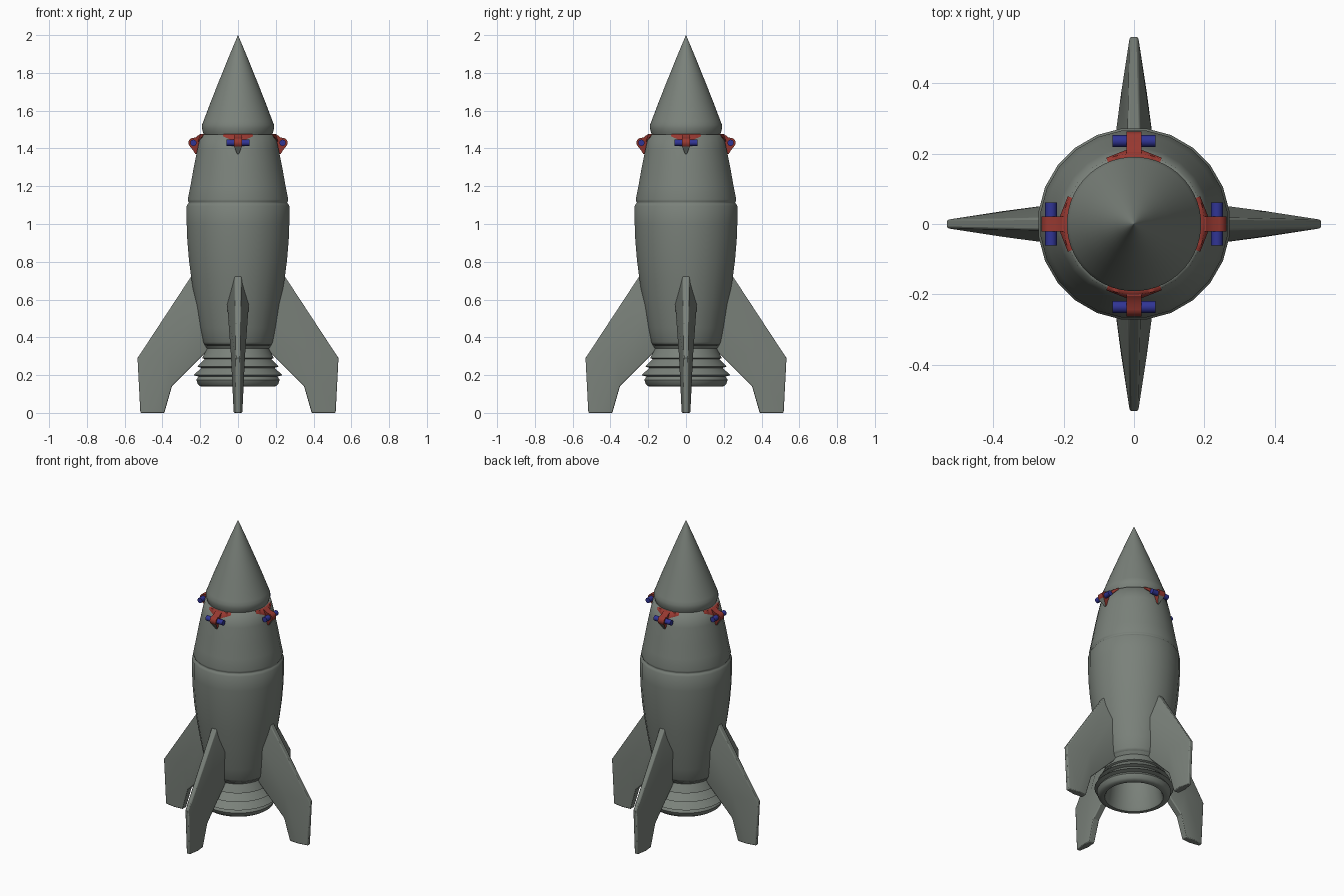
import bpy, bmesh
from math import pi, cos, sin, radians
from mathutils import Matrix, Vector

if "Cube" in bpy.data.objects:
    bpy.data.objects.remove(bpy.data.objects["Cube"])


def material(name, rgb):
    m = bpy.data.materials.new(name)
    m.diffuse_color = (*rgb, 1)
    m.use_nodes = True
    m.node_tree.nodes["Principled BSDF"].inputs["Base Color"].default_value = m.diffuse_color
    return m


GREY = material("dark_grey", (0.195, 0.22, 0.195))
RED = material("red", (0.31, 0.04, 0.03))
BLUE = material("blue", (0.03, 0.035, 0.3))


def finish(bm, name, mats=(GREY,), turn=0.0, angle=30):
    bmesh.ops.transform(bm, matrix=Matrix.Rotation(turn, 4, 'Z'), verts=bm.verts)
    bmesh.ops.recalc_face_normals(bm, faces=bm.faces)
    me = bpy.data.meshes.new(name)
    bm.to_mesh(me)
    bm.free()
    ob = bpy.data.objects.new(name, me)
    bpy.context.collection.objects.link(ob)
    for m in mats:
        me.materials.append(m)
    bpy.ops.object.select_all(action='DESELECT')
    ob.select_set(True)
    bpy.context.view_layer.objects.active = ob
    bpy.ops.object.shade_smooth_by_angle(angle=radians(angle))
    return ob


def skin(bm, rings, cap=True):
    """Join equal-length closed rings of points, capping both ends."""
    vs = [[bm.verts.new(p) for p in r] for r in rings]
    n = len(vs[0])
    for a, b in zip(vs, vs[1:]):
        for i in range(n):
            j = (i + 1) % n
            bm.faces.new((a[i], a[j], b[j], b[i]))
    if cap:
        bm.faces.new(vs[0])
        bm.faces.new(vs[-1])


def lathe(name, profile, sides, angle=30):
    bm = bmesh.new()
    rings = []
    for r, z in profile:
        rings.append([(r * cos(2 * pi * (i + .5) / sides),
                       r * sin(2 * pi * (i + .5) / sides), z) for i in range(sides)])
    skin(bm, rings)
    return finish(bm, name, angle=angle)


# Nose cone
lathe("nose_cone", [(.0005, 2.0), (.05, 1.882), (.097, 1.766), (.145, 1.646), (.183, 1.545),
                    (.191, 1.525), (.191, 1.505), (.186, 1.485), (.18, 1.47)], 48)

# Two-part hull with a soft seam groove
lathe("hull", [(.19, 1.475), (.199, 1.472), (.218, 1.39), (.238, 1.29), (.254, 1.20),
               (.268, 1.13), (.267, 1.12), (.262, 1.113), (.267, 1.107), (.274, 1.095),
               (.274, 1.0), (.271, .92), (.262, .81), (.249, .71), (.226, .57),
               (.203, .45), (.186, .375), (.178, .36), (.15, .355)], 24, angle=75)

# Stepped exhaust bell, hollow underneath
lathe("exhaust_bell", [(.178, .358), (.165, .34), (.19, .29), (.178, .285), (.216, .245),
                       (.195, .238), (.236, .2), (.21, .192), (.222, .175), (.213, .15),
                       (.198, .14), (.175, .14), (.165, .16), (.14, .33)], 32, angle=50)

# Four swept fins, thick along the middle and thin at the edges
STATIONS = [
    ((.22, .765, .018), (.21, .585, .058), (.13, .36, .02)),
    ((.532, .29, .012), (.37, .30, .037), (.35, .14, .022)),
    ((.517, 0, .012), (.45, 0, .023), (.39, 0, .018)),
]
for k in range(4):
    bm = bmesh.new()
    skin(bm, [[(r, t, z) for r, z, t in s] + [(r, -t, z) for r, z, t in reversed(s)]
              for s in STATIONS])
    ob = finish(bm, f"fin_{k + 1}", turn=k * pi / 2, angle=25)
    bev = ob.modifiers.new("soft_edges", 'BEVEL')
    bev.width = .005
    bev.segments = 2
    bev.angle_limit = radians(40)

# Four hinge latches below the nose
for k in range(4):
    turn = k * pi / 2

    # Bracket: side outline with rounded knuckle, (radius, height, half width)
    side = [(.19, 1.476, .022), (.205, 1.474, .022), (.225, 1.458, .022)]
    side += [(.237 + .026 * cos(radians(a)), 1.43 + .026 * sin(radians(a)), .022)
             for a in range(75, -50, -20)]
    side += [(.238, 1.39, .012), (.226, 1.37, .005), (.2, 1.37, .005)]
    bm = bmesh.new()
    skin(bm, [[(r, s * w, z) for r, z, w in side] for s in (-1, 1)])
    for f in bm.faces:  # lower strut stays hull grey
        f.material_index = int(f.calc_center_median().z < 1.403)
    finish(bm, f"latch_bracket_{k + 1}", (RED, GREY), turn)

    # Curved flange hugging the collar, tapering to both sides
    bm = bmesh.new()
    rings = []
    for i in range(-6, 7):
        a = radians(i * 3.8)
        f = 1 - abs(i) / 6
        out = .202 + .014 * f ** 2
        low = 1.464 - .034 * f
        rings.append([(r * cos(a), r * sin(a), z) for r, z in
                      ((.188, 1.476), (.200, 1.476), (out + .002, low), (.188, low))])
    skin(bm, rings)
    finish(bm, f"latch_flange_{k + 1}", (RED,), turn, angle=75)

    # Hinge pin
    bm = bmesh.new()
    bmesh.ops.create_cone(bm, cap_ends=True, segments=20, radius1=.0165, radius2=.0165, depth=.122,
                          matrix=Matrix.Translation(Vector((.236, 0, 1.43)))
                          @ Matrix.Rotation(pi / 2, 4, 'X'))
    finish(bm, f"latch_pin_{k + 1}", (BLUE,), turn)
